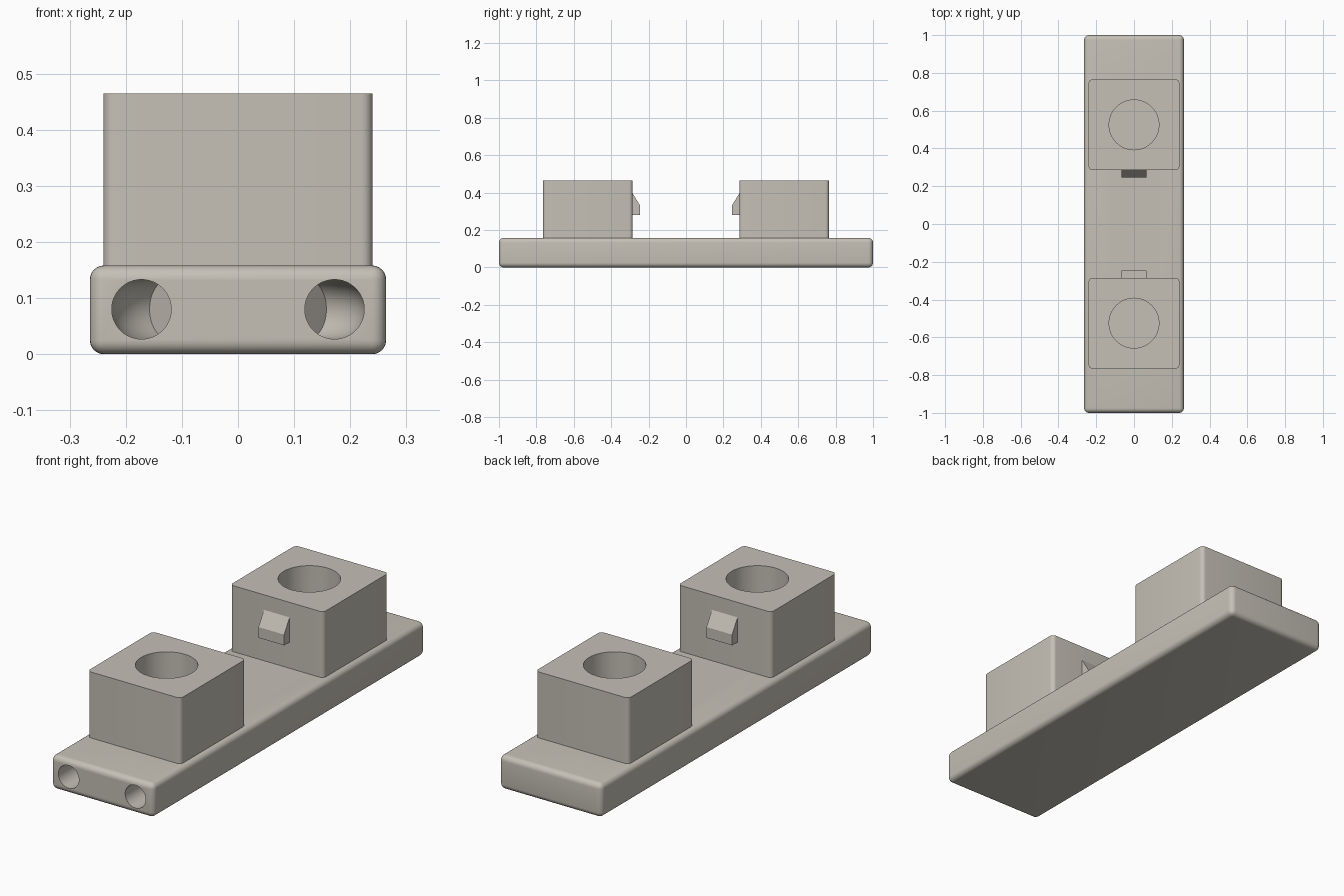
import bpy, bmesh, math
from mathutils import Vector

if "Cube" in bpy.data.objects:
    bpy.data.objects.remove(bpy.data.objects["Cube"])

stone = bpy.data.materials.new("warm_grey")
stone.diffuse_color = (0.56, 0.53, 0.47, 1)
stone.use_nodes = True
stone.node_tree.nodes["Principled BSDF"].inputs["Base Color"].default_value = stone.diffuse_color


def finish(name, bm, material=True):
    bmesh.ops.recalc_face_normals(bm, faces=bm.faces)
    me = bpy.data.meshes.new(name)
    bm.to_mesh(me)
    bm.free()
    ob = bpy.data.objects.new(name, me)
    bpy.context.collection.objects.link(ob)
    if material:
        me.materials.append(stone)
    return ob


def rounded_box(name, x, y0, y1, z0, z1, r, vertical_only):
    bm = bmesh.new()
    bmesh.ops.create_cube(bm, size=1)
    for v in bm.verts:
        v.co = (v.co.x * 2 * x, (y0 + y1) / 2 + v.co.y * (y1 - y0),
                (z0 + z1) / 2 + v.co.z * (z1 - z0))
    edges = [e for e in bm.edges if not vertical_only
             or abs(e.verts[0].co.z - e.verts[1].co.z) > 0.01]
    bmesh.ops.bevel(bm, geom=edges, offset=r, segments=6, profile=0.5, affect='EDGES')
    return finish(name, bm)


def tube(name, path, r, n=48):
    """Closed round tube swept along a path of points."""
    bm = bmesh.new()
    pts = [Vector(p) for p in path]
    rings = []
    for i, p in enumerate(pts):
        d = (pts[min(i + 1, len(pts) - 1)] - pts[max(i - 1, 0)]).normalized()
        u = d.cross(Vector((0, 0, 1)) if abs(d.z) < 0.9 else Vector((1, 0, 0))).normalized()
        w = u.cross(d)
        rings.append([bm.verts.new(p + r * (math.cos(2 * math.pi * k / n) * u
                                            + math.sin(2 * math.pi * k / n) * w))
                      for k in range(n)])
    for a, b in zip(rings, rings[1:]):
        for k in range(n):
            bm.faces.new((a[k], a[(k + 1) % n], b[(k + 1) % n], b[k]))
    bm.faces.new(rings[0])
    bm.faces.new(rings[-1])
    ob = finish(name, bm, False)
    ob.hide_render = True
    return ob


def cut(ob, cutters):
    for c in cutters:
        m = ob.modifiers.new("cut", 'BOOLEAN')
        m.operation, m.solver, m.object = 'DIFFERENCE', 'EXACT', c
    bpy.ops.object.select_all(action='DESELECT')
    bpy.context.view_layer.objects.active = ob
    ob.select_set(True)
    for m in list(ob.modifiers):
        bpy.ops.object.modifier_apply(modifier=m.name)
    bpy.ops.object.shade_smooth_by_angle(angle=math.radians(30))


def channel(name, side, y_end):
    """Straight bore that bends inward towards a socket."""
    bend, R = y_end - 0.09, 0.11
    path = [(side * 0.172, -1.1, 0.08), (side * 0.172, bend - 0.02, 0.08)]
    for i in range(9):
        a = math.radians(50) * i / 8
        path.append((side * (0.172 - R * (1 - math.cos(a))), bend + R * math.sin(a), 0.08))
    last = Vector(path[-1])
    path.append(tuple(last + 0.012 * Vector((-side * math.sin(a), math.cos(a), 0))))
    return tube(name, path, 0.053)


# Base bar
base = rounded_box("base", 0.264, -1, 1, 0, 0.158, 0.025, False)
cutters = [channel("channel_cutter_left", -1, -0.605),
           channel("channel_cutter_right", 1, 0.445)]

# Socket blocks with round wells and wedge catches
for label, s in (("front", -1), ("back", 1)):
    well = tube(label + "_well_cutter", [(0, s * 0.525, 0.127), (0, s * 0.525, 0.6)], 0.132, 64)
    cutters.append(well)
    y0, y1 = sorted((s * 0.285, s * 0.765))
    block = rounded_box(label + "_block", 0.24, y0, y1, 0.157, 0.465, 0.02, True)
    cut(block, [well])

    bm = bmesh.new()
    profile = [(0.29, 0.28), (0.245, 0.28), (0.245, 0.33), (0.285, 0.395), (0.29, 0.395)]
    face = bm.faces.new([bm.verts.new((-0.066, s * y, z)) for y, z in profile])
    ext = bmesh.ops.extrude_face_region(bm, geom=[face])
    bmesh.ops.translate(bm, vec=(0.132, 0, 0),
                        verts=[v for v in ext["geom"] if isinstance(v, bmesh.types.BMVert)])
    finish(label + "_catch", bm)

cut(base, cutters)
